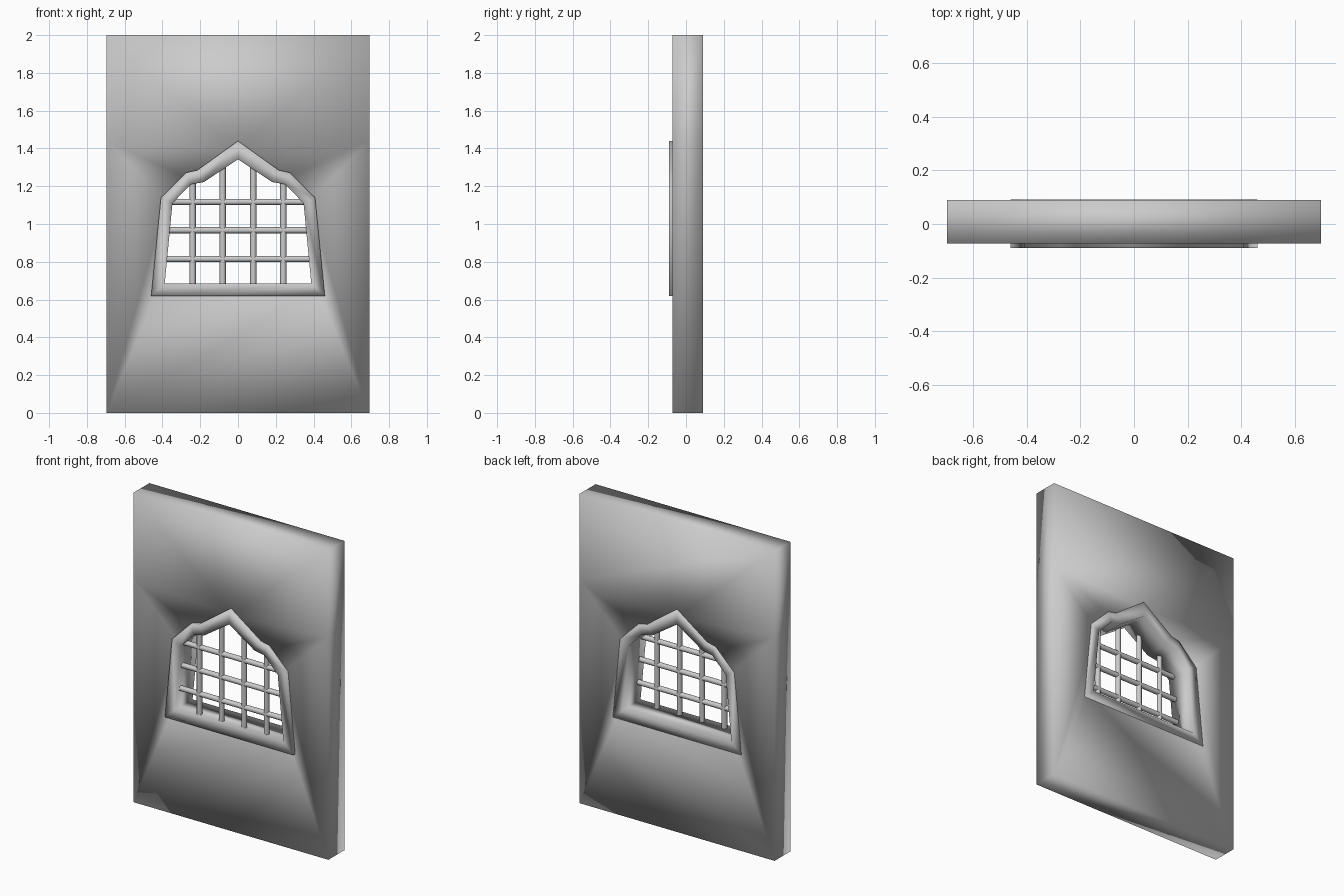
import bpy, bmesh, math
from mathutils import Vector

if "Cube" in bpy.data.objects:
    bpy.data.objects.remove(bpy.data.objects["Cube"])

# Right half of the window outline, from sill corner up to the apex
OUTER = [(0.46, 0.62), (0.408, 1.14), (0.275, 1.272), (0.215, 1.285), (0, 1.44)]
INNER = [(0.388, 0.685), (0.347, 1.11), (0.25, 1.21), (0.18, 1.222), (0, 1.342)]


def full(half):
    return half + [(-x, z) for x, z in reversed(half[:-1])]


def finish(bm, name):
    bmesh.ops.recalc_face_normals(bm, faces=bm.faces)
    for f in bm.faces:
        f.smooth = True
    me = bpy.data.meshes.new(name)
    bm.to_mesh(me)
    bm.free()
    ob = bpy.data.objects.new(name, me)
    bpy.context.collection.objects.link(ob)
    return ob


def slab(name, points, faces, y0, y1):
    """Extrude a flat layout of (x, z) faces from y0 to y1."""
    bm = bmesh.new()
    vs = [bm.verts.new((x, y0, z)) for x, z in points]
    fs = [bm.faces.new([vs[i] for i in f]) for f in faces]
    ext = bmesh.ops.extrude_face_region(bm, geom=fs, use_keep_orig=True)
    moved = [g for g in ext["geom"] if isinstance(g, bmesh.types.BMVert)]
    bmesh.ops.translate(bm, verts=moved, vec=(0, y1 - y0, 0))
    return finish(bm, name)


# Wall slab with the window hole (hole edge hidden under the frame)
hole = full([((a + c) / 2, (b + d) / 2) for (a, b), (c, d) in zip(OUTER, INNER)])
W = 0.697
rim = [(W, 0), (W, 1.44), (W, 2), (-W, 2), (-W, 1.44), (-W, 0)]
# hole indices 0-8 (4 = apex), rim indices 9-14
slab("wall", hole + rim, [
    (14, 9, 0, 8), (9, 10, 1, 0), (14, 8, 7, 13),
    (10, 4, 3, 2, 1), (13, 7, 6, 5, 4), (13, 4, 10, 11, 12)], -0.072, 0.09)

# Window frame lining the opening through the wall
n = len(hole)
slab("window_frame", full(OUTER) + full(INNER),
     [(i, (i + 1) % n, n + (i + 1) % n, n + i) for i in range(n)], -0.09, 0.0905)


# Round grille bars
def bar(name, a, b, r=0.0165):
    a, b = Vector(a), Vector(b)
    bm = bmesh.new()
    bmesh.ops.create_cone(bm, cap_ends=True, segments=12, radius1=r, radius2=r,
                          depth=(b - a).length)
    rot = (b - a).to_track_quat('Z', 'Y').to_matrix()
    bmesh.ops.rotate(bm, verts=bm.verts, cent=(0, 0, 0), matrix=rot)
    bmesh.ops.translate(bm, verts=bm.verts, vec=(a + b) / 2)
    ob = finish(bm, name)
    ob.data.set_sharp_from_angle(angle=math.radians(50))


BAR_Y = -0.05
for i, (x, top) in enumerate([(-0.24, 1.23), (-0.081, 1.31), (0.081, 1.31), (0.24, 1.23)]):
    bar(f"vertical_bar_{i + 1}", (x, BAR_Y, 0.67), (x, BAR_Y, top))
for i, (z, half) in enumerate([(0.815, 0.385), (0.967, 0.37), (1.117, 0.355)]):
    bar(f"horizontal_bar_{i + 1}", (-half, BAR_Y, z), (half, BAR_Y, z))
